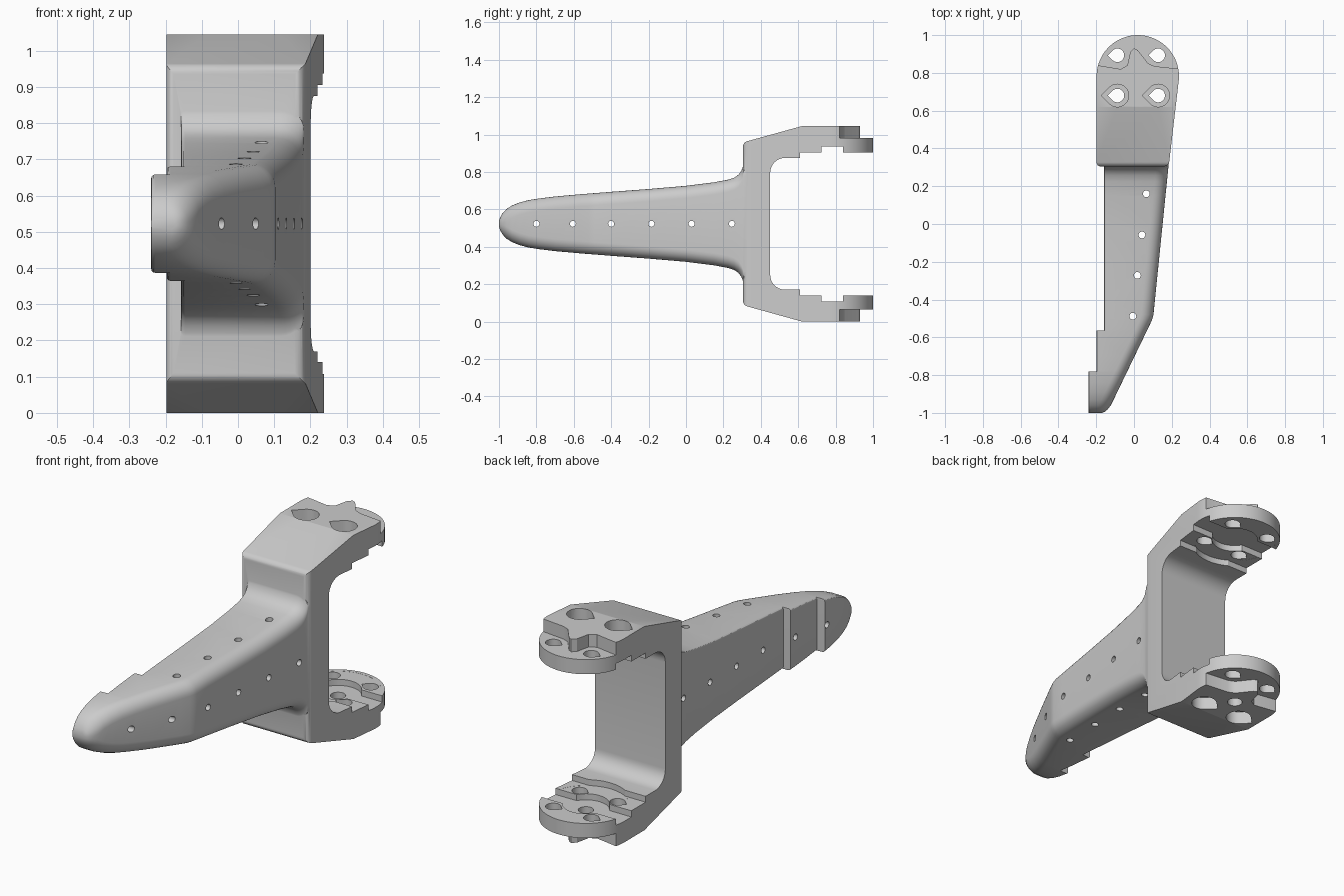
import bpy, bmesh
from math import sin, cos, pi, radians, sqrt

if "Cube" in bpy.data.objects:
    bpy.data.objects.remove(bpy.data.objects["Cube"])

MID = 0.5225          # height of the symmetry plane
CX, CY = 0.02, 0.782  # centre of the round ear


def finish(name, bm):
    bmesh.ops.recalc_face_normals(bm, faces=bm.faces)
    me = bpy.data.meshes.new(name)
    bm.to_mesh(me)
    bm.free()
    ob = bpy.data.objects.new(name, me)
    bpy.context.collection.objects.link(ob)
    return ob


def prism(name, pts, axis, lo, hi):
    """Extrude a 2D outline: axis 'z' takes (x, y), axis 'x' takes (y, z)."""
    place = (lambda p, t: (p[0], p[1], t)) if axis == 'z' else (lambda p, t: (t, p[0], p[1]))
    bm = bmesh.new()
    a = [bm.verts.new(place(p, lo)) for p in pts]
    b = [bm.verts.new(place(p, hi)) for p in pts]
    n = len(pts)
    bm.faces.new(a)
    bm.faces.new(b)
    for i in range(n):
        bm.faces.new((a[i], a[(i + 1) % n], b[(i + 1) % n], b[i]))
    return finish(name, bm)


def arc(cx, cy, r, a0, a1, n):
    return [(cx + r * cos(radians(a0 + (a1 - a0) * i / n)),
             cy + r * sin(radians(a0 + (a1 - a0) * i / n))) for i in range(n + 1)]


def circle(cx, cy, r, n=24):
    return arc(cx, cy, r, 0, 360, n)[:-1]


def teardrop(cx, cy, r):
    return arc(cx, cy, r, -135, 135, 24) + [(cx - r * sqrt(2), cy)]


def boolean(ob, other, op='DIFFERENCE'):
    m = ob.modifiers.new('bool', 'BOOLEAN')
    m.operation, m.object, m.solver = op, other, 'EXACT'
    bpy.context.view_layer.objects.active = ob
    bpy.ops.object.modifier_apply(modifier=m.name)
    bpy.data.objects.remove(other)


def cut_both(ob, pts, lo, hi):
    """Cut an outline into the upper arm and, mirrored, the lower arm."""
    boolean(ob, prism('cutter', pts, 'z', lo, hi))
    boolean(ob, prism('cutter', pts, 'z', 2 * MID - hi, 2 * MID - lo))


def lerp(table, y):
    for (y0, v0), (y1, v1) in zip(table, table[1:]):
        if y <= y1:
            return v0 + (v1 - v0) * (y - y0) / (y1 - y0)
    return table[-1][1]


# Fork: side profile of the C-shaped bracket, trimmed by its top outline
upper = arc(0.335, 0.935, 0.03, 180, 106, 6)
upper += [(0.62, 1.045), (1.05, 1.045), (1.05, 0.905), (0.61, 0.905), (0.61, 0.875)]
upper += arc(0.53, 0.795, 0.08, 90, 180, 8)
lower = [(y, 2 * MID - z) for y, z in reversed(upper)]
bracket = prism('bracket', upper + lower, 'x', -0.4, 0.4)
outline = arc(CX, CY, 0.218, -6, 180, 48)
outline += arc(-0.178, 0.325, 0.02, 180, 270, 5) + arc(0.157, 0.335, 0.03, 270, 354, 6)
boolean(bracket, prism('cutter', outline, 'z', -0.2, 1.3), 'INTERSECT')

# Blade: rounded sections lofted from the tip to the fork
HALF = [(-1, 0.014), (-0.994, 0.034), (-0.98, 0.058), (-0.96, 0.079), (-0.93, 0.098),
        (-0.89, 0.114), (-0.84, 0.127), (-0.782, 0.136), (-0.7, 0.146), (-0.565, 0.158),
        (-0.4, 0.171), (-0.2, 0.186), (0, 0.203), (0.15, 0.222), (0.225, 0.236),
        (0.258, 0.247), (0.28, 0.262), (0.295, 0.282), (0.303, 0.302), (0.307, 0.32), (0.34, 0.32)]
RIGHT = [(-1, -0.17), (-0.994, -0.153), (-0.98, -0.138), (-0.96, -0.123), (-0.93, -0.108),
         (-0.52, 0.09), (-0.5, 0.098), (-0.48, 0.103), (0.34, 0.186)]
stations = sorted([y for y, _ in HALF] + [-0.78, -0.563, -0.52, -0.5, -0.48])
bm = bmesh.new()
rings = []
for y in stations:
    h, xr = lerp(HALF, y), lerp(RIGHT, y)
    xl = -0.24 if y <= -0.782 else (-0.198 if y <= -0.565 else -0.158)
    r, s = min(0.065, h * 0.9, (xr - xl) * 0.6), min(0.012, h * 0.5)
    top = arc(xr - r, MID + h - r, r, 0, 90, 7) + arc(xl + s, MID + h - s, s, 90, 180, 3)
    ring = top + [(x, 2 * MID - z) for x, z in reversed(top)]
    rings.append([bm.verts.new((x, y, z)) for x, z in ring])
for a, b in zip(rings, rings[1:]):
    for i in range(len(a)):
        j = (i + 1) % len(a)
        bm.faces.new((a[i], a[j], b[j], b[i]))
bm.faces.new(rings[0])
bm.faces.new(rings[-1])
boolean(bracket, finish('blade', bm), 'UNION')

# Lowered outer layer on each ear, with its pointed edge
cut_both(bracket, [(-0.3, 0.845), (-0.19, 0.84), (-0.07, 0.82), (-0.035, 0.84), (-0.02, 0.91),
                   (0.0, 0.93), (0.02, 0.92), (0.075, 0.85), (0.11, 0.835), (0.3, 0.815),
                   (0.3, 1.1), (-0.3, 1.1)], 0.98, 1.1)
# Inner recesses: curved step, cross slot and hub pocket
cut_both(bracket, circle(CX, CY, 0.2, 40), 0.85, 0.9055)
hub = [(-0.3, 0.725), (-0.09, 0.725)] + arc(CX, CY, 0.11, 212, 328, 14)
hub += [(0.3, 0.725), (0.3, 0.84)] + arc(CX, CY, 0.11, 32, 148, 14) + [(-0.3, 0.84)]
cut_both(bracket, hub, 0.87, 0.937)

# Bolt holes; the front pair is countersunk from outside
for x in (-0.088, 0.128):
    for y in (0.68, 0.893):
        boolean(bracket, prism('cutter', teardrop(x, y, 0.036), 'z', -0.1, 1.2))
    cut_both(bracket, teardrop(x, 0.68, 0.06), 0.98, 1.1)
boolean(bracket, prism('cutter', circle(CX, CY, 0.036), 'z', -0.1, 0.3))

# Small lacing holes through the blade, sideways and vertically
for y in (-0.8, -0.605, -0.4, -0.185, 0.03, 0.245):
    boolean(bracket, prism('cutter', circle(y, MID, 0.016, 16), 'x', -0.4, 0.4))
for x, y in ((0.065, 0.16), (0.042, -0.058), (0.018, -0.272), (-0.006, -0.488)):
    boolean(bracket, prism('cutter', circle(x, y, 0.018, 16), 'z', 0.2, 0.85))

bpy.ops.object.select_all(action='DESELECT')
bracket.select_set(True)
bpy.context.view_layer.objects.active = bracket
bpy.ops.object.shade_smooth_by_angle(angle=radians(30))
